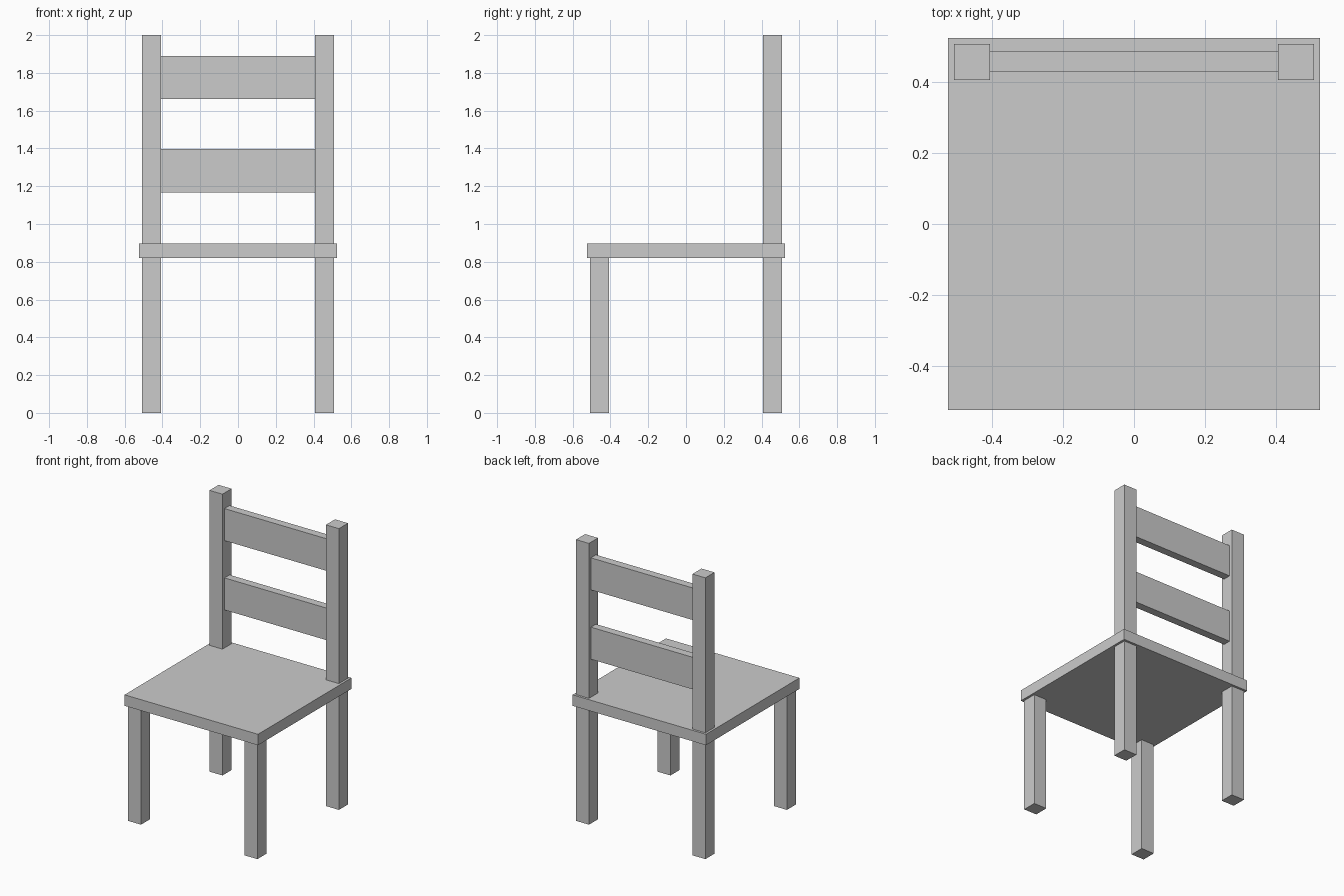
import bpy

if "Cube" in bpy.data.objects:
    bpy.data.objects.remove(bpy.data.objects["Cube"])


def box(name, x, y, z):
    """Add a box spanning the given (min, max) ranges."""
    spans = (x, y, z)
    bpy.ops.mesh.primitive_cube_add(size=1, location=[(a + b) / 2 for a, b in spans])
    obj = bpy.context.object
    obj.name = name
    obj.scale = [b - a for a, b in spans]
    bpy.ops.object.transform_apply(location=False, rotation=False, scale=True)
    return obj


INNER, OUTER = 0.407, 0.509      # leg faces, measured from the centre
SEAT_HALF = 0.525
SEAT_BOTTOM, SEAT_TOP = 0.82, 0.898

# Seat board
box("seat", (-SEAT_HALF, SEAT_HALF), (-SEAT_HALF, SEAT_HALF), (SEAT_BOTTOM, SEAT_TOP))

# Short front legs and tall back posts
for side, x in (("left", (-OUTER, -INNER)), ("right", (INNER, OUTER))):
    box(f"front_leg_{side}", x, (-OUTER, -INNER), (0, SEAT_BOTTOM))
    box(f"back_post_{side}", x, (INNER, OUTER), (0, 2))

# Backrest slats between the posts
for label, bottom in (("lower", 1.168), ("upper", 1.661)):
    box(f"back_slat_{label}", (-INNER, INNER), (0.43, 0.487), (bottom, bottom + 0.228))
